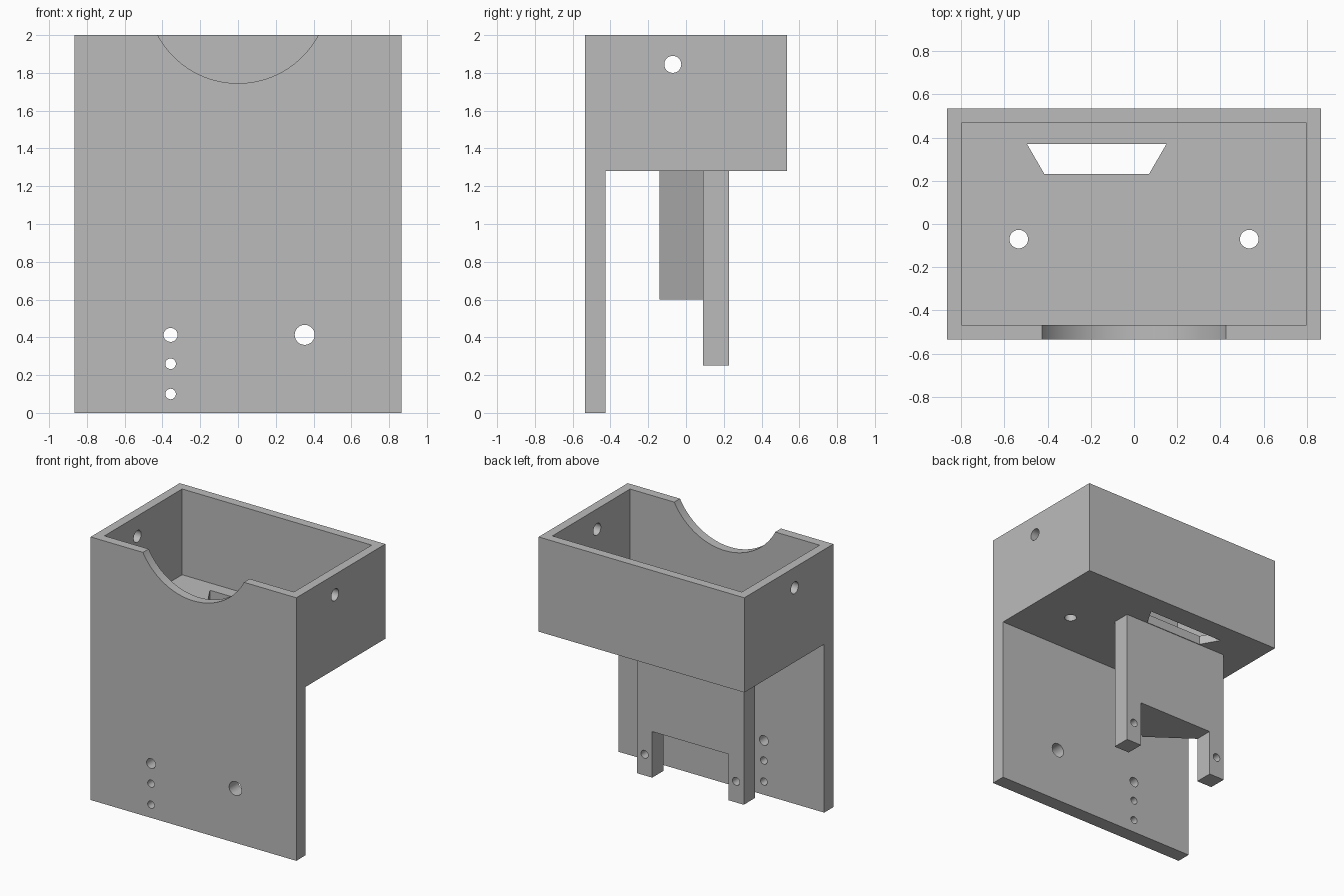
import bpy
import bmesh
from mathutils import Matrix, Vector

old = bpy.data.objects.get("Cube")
if old:
    bpy.data.objects.remove(old, do_unlink=True)

grey = bpy.data.materials.new("plain grey")
grey.use_nodes = True
GREY = (0.5, 0.5, 0.5, 1)
grey.diffuse_color = GREY
grey.node_tree.nodes["Principled BSDF"].inputs["Base Color"].default_value = GREY

# Cyclic axis maps: the profile's two coordinates, then the extrusion axis
AXES = {
    "x": lambda a, b, d: (d, a, b),
    "y": lambda a, b, d: (a, d, b),
    "z": lambda a, b, d: (a, b, d),
}


def prism(name, outline, axis, start, end):
    """Extrude a closed 2D outline along an axis."""
    bm = bmesh.new()
    place = AXES[axis]
    face = bm.faces.new([bm.verts.new(place(a, b, start)) for a, b in outline])
    ext = bmesh.ops.extrude_face_region(bm, geom=[face])
    verts = [v for v in ext["geom"] if isinstance(v, bmesh.types.BMVert)]
    bmesh.ops.translate(bm, verts=verts, vec=Vector(place(0, 0, end - start)))
    bmesh.ops.recalc_face_normals(bm, faces=bm.faces)
    mesh = bpy.data.meshes.new(name)
    bm.to_mesh(mesh)
    bm.free()
    mesh.materials.append(grey)
    obj = bpy.data.objects.new(name, mesh)
    bpy.context.collection.objects.link(obj)
    return obj


def rod(name, axis, a, b, radius, start, end, sides=32):
    """Round cutter: a circle outline extruded along an axis."""
    points = [Matrix.Rotation(6.28319 * i / sides, 2) @ Vector((radius, 0)) for i in range(sides)]
    return prism(name, [(a + p.x, b + p.y) for p in points], axis, start, end)


def combine(target, tools, operation):
    """Apply boolean tools to the target, then discard the tools."""
    bpy.context.view_layer.objects.active = target
    for tool in tools:
        tool.hide_render = True
        mod = target.modifiers.new("cut", "BOOLEAN")
        mod.operation = operation
        mod.solver = "EXACT"
        mod.object = tool
        bpy.ops.object.modifier_apply(modifier=mod.name)
        bpy.data.objects.remove(tool, do_unlink=True)


def box_outline(a0, a1, b0, b1):
    return [(a0, b0), (a1, b0), (a1, b1), (a0, b1)]


W, D, TOP, UNDER = 0.865, 0.535, 2.0, 1.28

# Tray with the long front plate, drawn as one side profile
body = prism("tray_and_front_plate",
             [(-D, 0), (-D + 0.11, 0), (-D + 0.11, UNDER), (D, UNDER), (D, TOP), (-D, TOP)],
             "x", -W, W)

cutters = [
    # Tray cavity
    prism("cavity", box_outline(-0.797, 0.797, -0.466, 0.467), "z", 1.348, 2.2),
    # Rounded dip in the front rim
    rod("rim_dip", "y", 0, 2.227, 0.482, -0.7, -0.4, 96),
    # Tapered slot in the floor
    prism("slot", [(-0.415, 0.232), (0.07, 0.232), (0.15, 0.37), (-0.495, 0.37)], "z", 1.2, 1.4),
    # Screw hole through both side walls
    rod("side_hole", "x", -0.07, 1.845, 0.045, -1, 1),
]
# Floor holes
for x in (-0.533, 0.533):
    cutters.append(rod("floor_hole", "z", x, -0.07, 0.043, 1.2, 1.4))
# Front plate holes
for x, z, r in ((-0.357, 0.413, 0.037), (-0.357, 0.26, 0.028),
                (-0.357, 0.1, 0.028), (0.353, 0.413, 0.053)):
    cutters.append(rod("plate_hole", "y", x, z, r, -0.7, -0.3))
combine(body, cutters, "DIFFERENCE")

# Forked bracket under the tray
MID, OUTER, INNER = -0.195, 0.45, 0.32
FOOT, WEB = 0.25, 0.6
half = [(OUTER, UNDER), (OUTER, FOOT), (INNER, FOOT), (INNER, WEB)]
outline = [(MID + a, z) for a, z in half] + [(MID - a, z) for a, z in reversed(half)]
bracket = prism("forked_bracket", outline, "y", 0.09, 0.227)

# Wedge-shaped rib on the front of the bracket
rib = prism("rib", [(MID - INNER, 0.09), (MID, -0.14), (MID + INNER, 0.09),
                    (MID + INNER, 0.15), (MID - INNER, 0.15)], "z", WEB, UNDER)
combine(bracket, [rib], "UNION")

# Pin holes in the fork legs
leg = (OUTER + INNER) / 2
combine(bracket, [rod("pin_hole", "y", MID + s * leg, 0.41, 0.03, 0, 0.3) for s in (-1, 1)],
        "DIFFERENCE")

# Smooth the round cuts, keep the corners crisp
for obj in (body, bracket):
    bpy.ops.object.select_all(action="DESELECT")
    obj.select_set(True)
    bpy.context.view_layer.objects.active = obj
    bpy.ops.object.shade_smooth_by_angle(angle=0.5)
